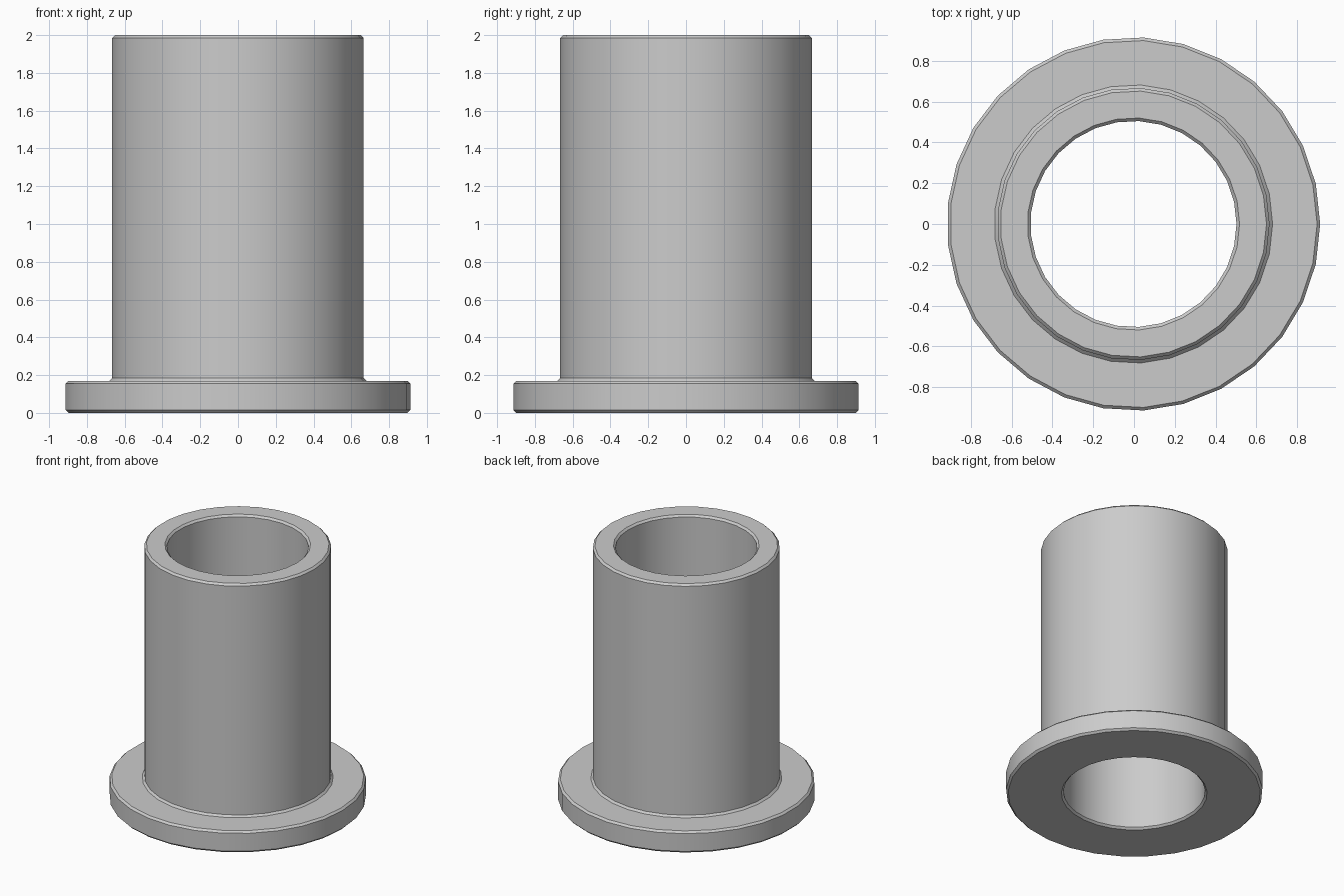
import bpy, bmesh, math

if "Cube" in bpy.data.objects:
    bpy.data.objects.remove(bpy.data.objects["Cube"])

SIDES = 29
C = 0.015                      # chamfer size
BORE, TUBE, FLANGE = 0.505, 0.667, 0.915
FLANGE_TOP, TOP = 0.17, 2.0

# Closed cross-section (radius, height) of the flanged bushing
profile = [
    (BORE + C, 0), (FLANGE - C, 0), (FLANGE, C),
    (FLANGE, FLANGE_TOP - C), (FLANGE - C, FLANGE_TOP),
    (TUBE + C, FLANGE_TOP), (TUBE, FLANGE_TOP + C),
    (TUBE, TOP - C), (TUBE - C, TOP),
    (BORE + C, TOP), (BORE, TOP - C), (BORE, C),
]

# Revolve the cross-section around z; odd side count needs a small x shift
shift = -FLANGE * (1 - math.cos(math.pi / SIDES)) / 2
bm = bmesh.new()
rings = []
for i in range(SIDES):
    a = 2 * math.pi * i / SIDES
    rings.append([bm.verts.new((r * math.cos(a) + shift, r * math.sin(a), z))
                  for r, z in profile])
n = len(profile)
for i in range(SIDES):
    p, q = rings[i], rings[(i + 1) % SIDES]
    for j in range(n):
        k = (j + 1) % n
        bm.faces.new((p[j], q[j], q[k], p[k]))
bmesh.ops.recalc_face_normals(bm, faces=bm.faces)

mesh = bpy.data.meshes.new("flanged_bushing")
bm.to_mesh(mesh)
bm.free()
bushing = bpy.data.objects.new("flanged_bushing", mesh)
bpy.context.collection.objects.link(bushing)

# Plain grey material
grey = bpy.data.materials.new("light_grey")
grey.diffuse_color = (0.6, 0.6, 0.6, 1)
grey.use_nodes = True
grey.node_tree.nodes["Principled BSDF"].inputs["Base Color"].default_value = grey.diffuse_color
mesh.materials.append(grey)

# Smooth round walls, crisp chamfer edges
bpy.context.view_layer.objects.active = bushing
bushing.select_set(True)
bpy.ops.object.shade_smooth_by_angle(angle=math.radians(30))
